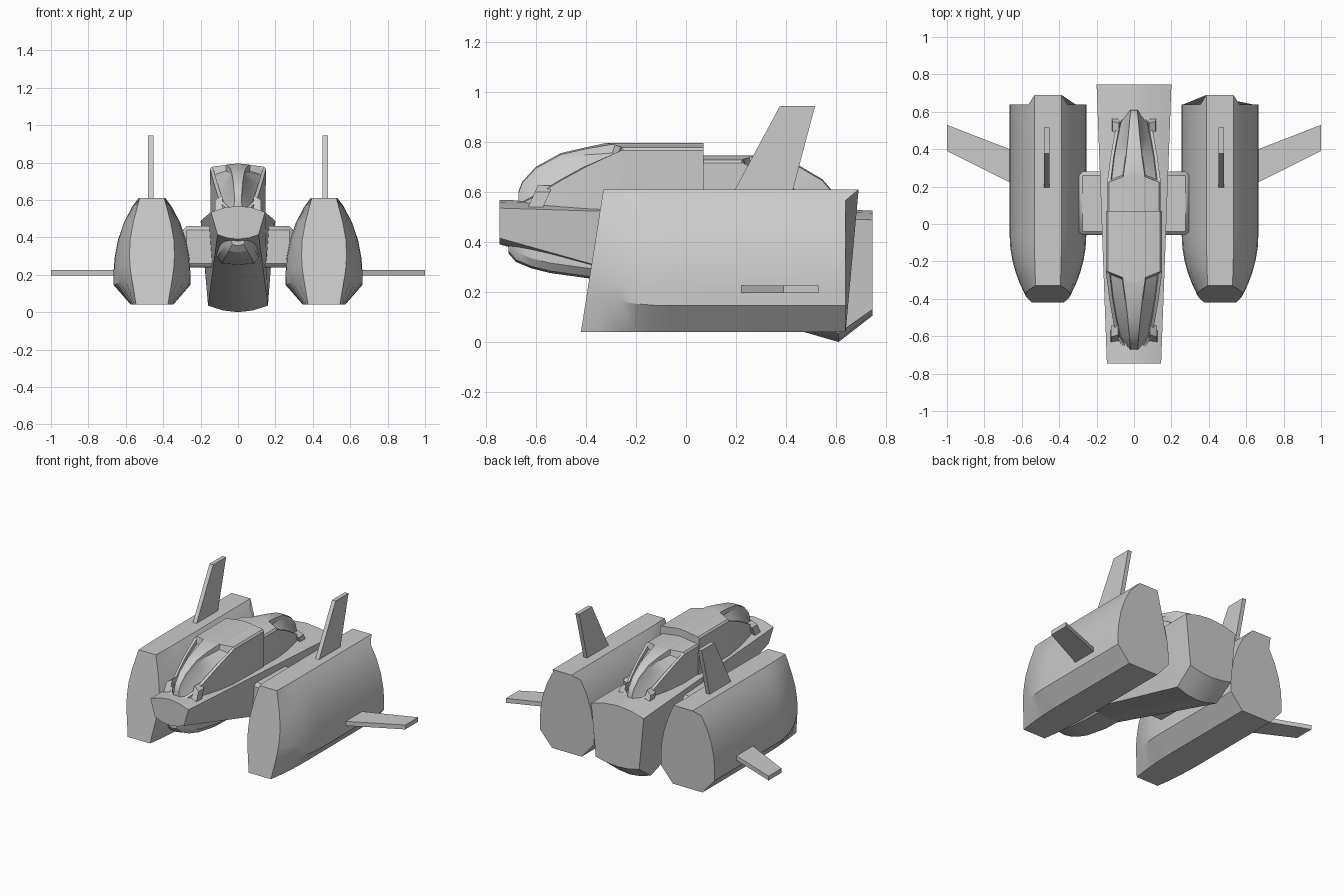
import bpy, bmesh, math
from mathutils import Vector

cube = bpy.data.objects.get("Cube")
if cube:
    bpy.data.objects.remove(cube, do_unlink=True)

hull_grey = bpy.data.materials.new("hull_grey")
hull_grey.use_nodes = True
GREY = (0.6, 0.6, 0.6, 1)
hull_grey.diffuse_color = GREY
hull_grey.node_tree.nodes["Principled BSDF"].inputs["Base Color"].default_value = GREY


def loft(name, rings, smooth=25):
    """Skin a closed solid over a list of rings with equal point counts."""
    bm = bmesh.new()
    loops = [[bm.verts.new(p) for p in ring] for ring in rings]
    n = len(loops[0])
    for a, b in zip(loops, loops[1:]):
        for i in range(n):
            j = (i + 1) % n
            bm.faces.new((a[i], a[j], b[j], b[i]))
    bm.faces.new(loops[0])
    bm.faces.new(loops[-1])
    bmesh.ops.recalc_face_normals(bm, faces=bm.faces)
    mesh = bpy.data.meshes.new(name)
    bm.to_mesh(mesh)
    bm.free()
    mesh.materials.append(hull_grey)
    obj = bpy.data.objects.new(name, mesh)
    bpy.context.collection.objects.link(obj)
    bpy.ops.object.select_all(action='DESELECT')
    obj.select_set(True)
    bpy.context.view_layer.objects.active = obj
    bpy.ops.object.shade_smooth_by_angle(angle=math.radians(smooth))
    return obj


def mirror_ring(half):
    """Complete a half ring, listed from top to bottom, across x = 0."""
    return half + [(-x, y, z) for x, y, z in reversed(half) if x > 0]


def box(name, lo, hi, bevel=0):
    ring = [(lo[0], lo[2]), (hi[0], lo[2]), (hi[0], hi[2]), (lo[0], hi[2])]
    obj = loft(name, [[(x, y, z) for x, z in ring] for y in (lo[1], hi[1])])
    if bevel:
        mod = obj.modifiers.new("bevel", 'BEVEL')
        mod.width, mod.segments = bevel, 1
    return obj


# Wedge-shaped fuselage: y, top half width, ridge z, edge z, bottom half width, bottom edge z, keel z
def hull_ring(y, w, ridge, edge, wb, low, keel):
    return mirror_ring([
        (0, y, ridge), (w * .5, y, ridge - (ridge - edge) * .27), (w, y, edge),
        (wb, y, low), (wb * .5, y, keel + (low - keel) * .27), (0, y, keel)])


loft("fuselage", [hull_ring(-.745, .145, .568, .535, .11, .415, .39),
                  hull_ring(.61, .195, .53, .493, .16, .035, 0),
                  hull_ring(.745, .2, .525, .488, .165, .13, .105)])


# Belly pod under the nose: y, half width, bottom z
loft("belly_pod", [mirror_ring([(w, y, .46), (w, y, z + .04), (w * .75, y, z + .008), (0, y, z)])
                   for y, w, z in [(-.71, .04, .355), (-.68, .065, .32), (-.62, .085, .295),
                                   (-.54, .1, .275), (-.38, .112, .253), (.1, .115, .24)]])


# Canopies: raised spine, recessed side glass, rim and walls
def glass_ring(y, top, spine, w, rim):
    return mirror_ring([
        (0, y, top), (spine, y, top - .006), (spine + .004, y, top - .03),
        (w - .022, y, rim - .015), (w - .018, y, rim + .004), (w, y, rim), (w, y, .5)])


def bulkhead(y, rake, recess):
    """Frame behind the glass, raked so its middle lies further forward."""
    pts = [(0, .795), (.06, .79), (.064, .787), (.125, .78), (.14, .777), (.15, .765), (.145, .5)]
    if recess:
        pts[2:5] = [(.064, .755), (.125, .735), (.13, .76)]
    return mirror_ring([(x, y - rake * (1 - min(x / .15, 1)), z) for x, z in pts])


def canopy(name, transform, back):
    rings = [glass_ring(-.67, .6, .018, .045, .55), glass_ring(-.655, .64, .02, .062, .555),
             glass_ring(-.6, .70, .025, .095, .585), glass_ring(-.5, .755, .034, .115, .645),
             glass_ring(-.4, .778, .045, .132, .70), bulkhead(-.26, .06, True),
             bulkhead(-.25, .06, False), bulkhead(back, 0, False)]
    loft(name, [[transform(Vector(p)) for p in ring] for ring in rings])
    for side in (-1, 1):
        block = [[(side * x, y + (z - .53) * .45, z) for x, z in
                  [(.075, .53), (.125, .53), (.122, .60), (.085, .625)]] for y in (-.635, -.575)]
        loft(name + ("_left_block" if side > 0 else "_right_block"),
             [[transform(Vector(p)) for p in ring] for ring in block])


canopy("front_canopy", lambda p: p, .07)
canopy("rear_canopy", lambda p: Vector((-p.x * .95, .22 - (p.y + .25) * .93, p.z - .05)), -.07)

# Cross beam joining the engine pods
box("cross_beam", (-.295, -.06, .24), (.295, .28, .46), .02)

# Pod cross-sections as (half width, z): full body and narrowed front
FULL = [(.072, .61), (.105, .565), (.15, .48), (.182, .385), (.2, .29), (.205, .22), (.205, .145), (.113, .04)]
FRONT = [(.066, .61), (.078, .565), (.1, .48), (.117, .385), (.12, .31), (.118, .25), (.11, .19), (.085, .04)]


def pod_ring(u, rear=False):
    k = 1 - (1 - u) ** 2
    half = []
    for i, ((xf, zf), (xn, zn)) in enumerate(zip(FULL, FRONT)):
        z = zn + (zf - zn) * k
        slant = -.42 + .09 * (zn - .04) / .57
        y = slant * (1 - u) - .06 * u
        if rear:
            y = .69 if i == 0 else .638
        half.append((xn + (xf - xn) * k, y, z))
    return mirror_ring(half)


# Engine pods with their upright fins and side wings
for side, label in ((1, "left"), (-1, "right")):
    def place(ring, cx=0):
        return [(side * (x + cx), y, z) for x, y, z in ring]

    pod = [pod_ring(u) for u in (0, .2, .4, .6, .8, 1)] + [pod_ring(1, True)]
    loft(label + "_pod", [place(r, .46) for r in pod], 30)
    fin = [(.18, .58), (.42, .58), (.516, .944), (.376, .944)]
    loft(label + "_fin", [place([(x, y, z) for y, z in fin]) for x in (.452, .48)])
    wing = [(.6, .19), (1, .39), (1, .53), (.6, .375)]
    loft(label + "_wing", [place([(x, y, z) for x, y in wing]) for z in (.195, .225)])
